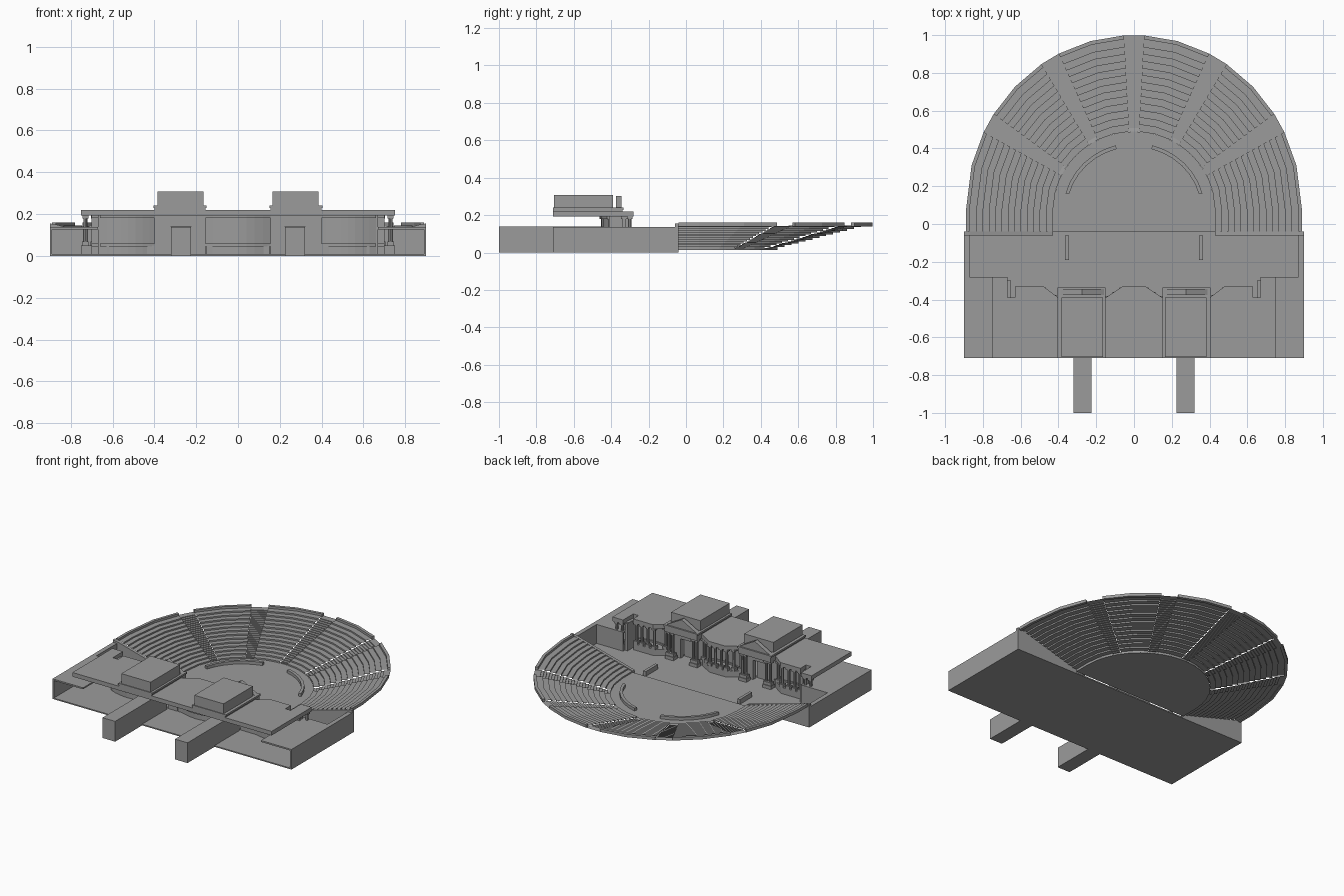
import bpy, bmesh, math

cube = bpy.data.objects.get("Cube")
if cube:
    bpy.data.objects.remove(cube)

stone = bpy.data.materials.new("grey_stone")
stone.use_nodes = True
GREY = (0.33, 0.33, 0.33, 1)
stone.diffuse_color = GREY
stone.node_tree.nodes["Principled BSDF"].inputs["Base Color"].default_value = GREY


def finish(name, bm):
    bmesh.ops.recalc_face_normals(bm, faces=bm.faces)
    mesh = bpy.data.meshes.new(name)
    bm.to_mesh(mesh)
    bm.free()
    mesh.materials.append(stone)
    ob = bpy.data.objects.new(name, mesh)
    bpy.context.collection.objects.link(ob)
    return ob


def extrude_poly(name, pts, move):
    """Solid made by pushing a flat 3D outline along a vector."""
    bm = bmesh.new()
    face = bm.faces.new([bm.verts.new(p) for p in pts])
    new = bmesh.ops.extrude_face_region(bm, geom=[face])["geom"]
    bmesh.ops.translate(bm, vec=move, verts=[v for v in new if isinstance(v, bmesh.types.BMVert)])
    return finish(name, bm)


def prism(name, outline, z0, z1):
    return extrude_poly(name, [(x, y, z0) for x, y in outline], (0, 0, z1 - z0))


def box(name, x0, x1, y0, y1, z0, z1):
    return prism(name, [(x0, y0), (x1, y0), (x1, y1), (x0, y1)], z0, z1)


def strip(name, path, depth, z0, z1):
    """Upright wall following a path, thickened towards the rear."""
    return prism(name, path + [(x, y - depth) for x, y in reversed(path)], z0, z1)


def mirror(ob):
    ob.modifiers.new("mirror", "MIRROR")
    return ob


def column(x, y, foot):
    """Pedestal, shaft and capital, repeated on the other side."""
    mirror(box("column_pedestal", x - .015, x + .015, y - .015, y + .015, foot, foot + .02))
    bm = bmesh.new()
    bmesh.ops.create_cone(bm, cap_ends=True, segments=8, radius1=.01, radius2=.009, depth=.165 - foot)
    bmesh.ops.translate(bm, vec=(x, y, (foot + .195) / 2 + .005), verts=bm.verts)
    mirror(finish("column_shaft", bm))
    mirror(box("column_capital", x - .014, x + .014, y - .014, y + .014, .178, .192))


# --- Seating bowl ---
END = -0.04          # front line of the seating
ROWS = 13
GAP = 3.4            # half width of an aisle in degrees


def ring_point(t, angle):
    """Plan position; t runs from the orchestra (0) to the outer rim (1)."""
    rx, ry = .43 + .46 * t, .42 + .51 * t
    if angle < 0:
        return rx, END
    if angle > 180:
        return -rx, END
    a = math.radians(angle)
    return rx * math.cos(a), .07 + ry * math.sin(a)


def sweep(name, profile, angles, closed=False):
    bm = bmesh.new()
    cols = [[bm.verts.new((*ring_point(t, a), z)) for t, z in profile] for a in angles]
    n = len(profile)
    for p, q in zip(cols, cols[1:]):
        for i in range(n if closed else n - 1):
            j = (i + 1) % n
            bm.faces.new((p[i], q[i], q[j], p[j]))
    if closed:
        bm.faces.new(cols[0])
        bm.faces.new(cols[-1])
    return finish(name, bm)


def stairs(count):
    """Stepped profile climbing from the orchestra to the rim."""
    pts = [(0, .02)]
    for i in range(count):
        z = .02 + .125 * (i + 1) / count
        pts += [(.95 * i / count, z), (.95 * (i + 1) / count, z)]
    return pts + [(1, .145)]


rim = [(.96, .14), (1, .14), (1, .16), (.96, .16)]
for k in range(6):
    lo, hi = 30 * k + GAP, 30 * (k + 1) - GAP
    angles = [lo, 30 * k + 15, hi]
    if k == 0:
        angles = [-1, 0, 15, hi]
    if k == 5:
        angles = [lo, 165, 180, 181]
    sweep("seating_wedge", stairs(ROWS), angles)
    sweep("rim_wall", rim, angles, True)
    if k:
        low = [(t, z - .004 if 0 < t else z) for t, z in stairs(ROWS * 2)]
        sweep("aisle_stairs", low, [30 * k - GAP, 30 * k + GAP])

# Orchestra floor, its curved balustrades and the sloping end walls
edge = [ring_point(0, a) for a in [-1] + list(range(0, 181, 10)) + [181]]
prism("orchestra_floor", edge, .014, .02)
mirror(sweep("orchestra_balustrade", [(-.16, .02), (-.12, .02), (-.12, .04), (-.16, .04)],
             list(range(15, 78, 10)), True))
mirror(box("side_balustrade", .345, .365, -.19, -.06, 0, .04))
mirror(extrude_poly("seating_end_wall", [(.43, -.06, 0), (.9, -.06, 0), (.9, -.06, .155), (.87, -.06, .15),
                                         (.43, -.06, .03)], (0, .02, 0)))

# --- Stage base and side wings, open at the rear ---
box("stage_floor", -.9, .9, -.71, -.04, 0, .008)
mirror(box("wing_outer_wall", .89, .9, -.71, -.28, 0, .137))
mirror(box("wing_front_wall", .87, .9, -.28, -.04, 0, .137))
mirror(box("wing_roof", .67, .9, -.71, -.28, .127, .137))
mirror(box("wing_inner_front", .67, .9, -.29, -.28, 0, .137))

# --- Stage building ---
half = [(.06, -.33), (.15, -.39), (.40, -.39), (.48, -.33), (.63, -.33), (.63, -.39),
        (.67, -.39), (.67, -.28), (.75, -.28), (.75, -.71)]
flip = [(-x, y) for x, y in reversed(half)]
prism("stage_roof", half + flip, .192, .22)

# Podium under the columns
prism("centre_podium", [(-.15, -.39), (-.06, -.335), (.06, -.335), (.15, -.39), (.15, -.43), (-.15, -.43)], 0, .05)
mirror(prism("side_podium", [(.40, -.39), (.48, -.335), (.63, -.335), (.63, -.43), (.40, -.43)], 0, .05))
mirror(box("end_podium", .67, .75, -.33, -.285, 0, .05))


def niche(x0, x1, y, sag):
    """Wall path with a shallow curved recess."""
    return [(x0 + (x1 - x0) * i / 8, y - sag * math.sin(math.pi * i / 8)) for i in range(9)]


# Facade walls with base and top mouldings
for name, path in (("centre_wall", niche(-.16, .16, -.395, .04)),
                   ("side_wall", niche(.39, .66, -.395, .03)),
                   ("end_wall", [(.65, -.32), (.70, -.32)])):
    for part, grow, z0, z1 in (("", 0, 0, .195), ("_base_moulding", .008, .045, .06),
                               ("_top_moulding", .008, .18, .195)):
        ob = strip(name + part, [(x, y + grow) for x, y in path], .02 + 2 * grow, z0, z1)
        if name != "centre_wall":
            mirror(ob)
mirror(box("return_wall", .65, .67, -.41, -.30, 0, .192))

for x, y in ((.022, -.35), (.062, -.35), (.10, -.375), (.138, -.395),
             (.425, -.39), (.482, -.35), (.53, -.35), (.575, -.35), (.615, -.35),
             (.69, -.30), (.73, -.30)):
    column(x, y, .05)
for x in (.172, .198, .352, .382):
    column(x, -.362, .03)
    mirror(box("porch_plinth", x - .017, x + .017, -.385, -.342, 0, .03))

# Gate frames and the long passages behind them
mirror(box("gate_jamb_inner", .155, .225, -.43, -.40, 0, .195))
mirror(box("gate_jamb_outer", .32, .40, -.43, -.40, 0, .195))
mirror(box("gate_lintel", .225, .32, -.43, -.40, .14, .195))
mirror(box("passage", .225, .32, -1, -.44, 0, .138))

# Towers over the gates, each with a gable at the stage side
mirror(box("tower_base", .155, .40, -.71, -.34, .192, .235))
mirror(box("tower_cornice", .15, .405, -.71, -.335, .228, .24))
mirror(box("tower_top", .165, .385, -.705, -.39, .24, .308))
mirror(extrude_poly("gable", [(.16, -.375, .24), (.39, -.375, .24), (.275, -.375, .303)], (0, .03, 0)))
